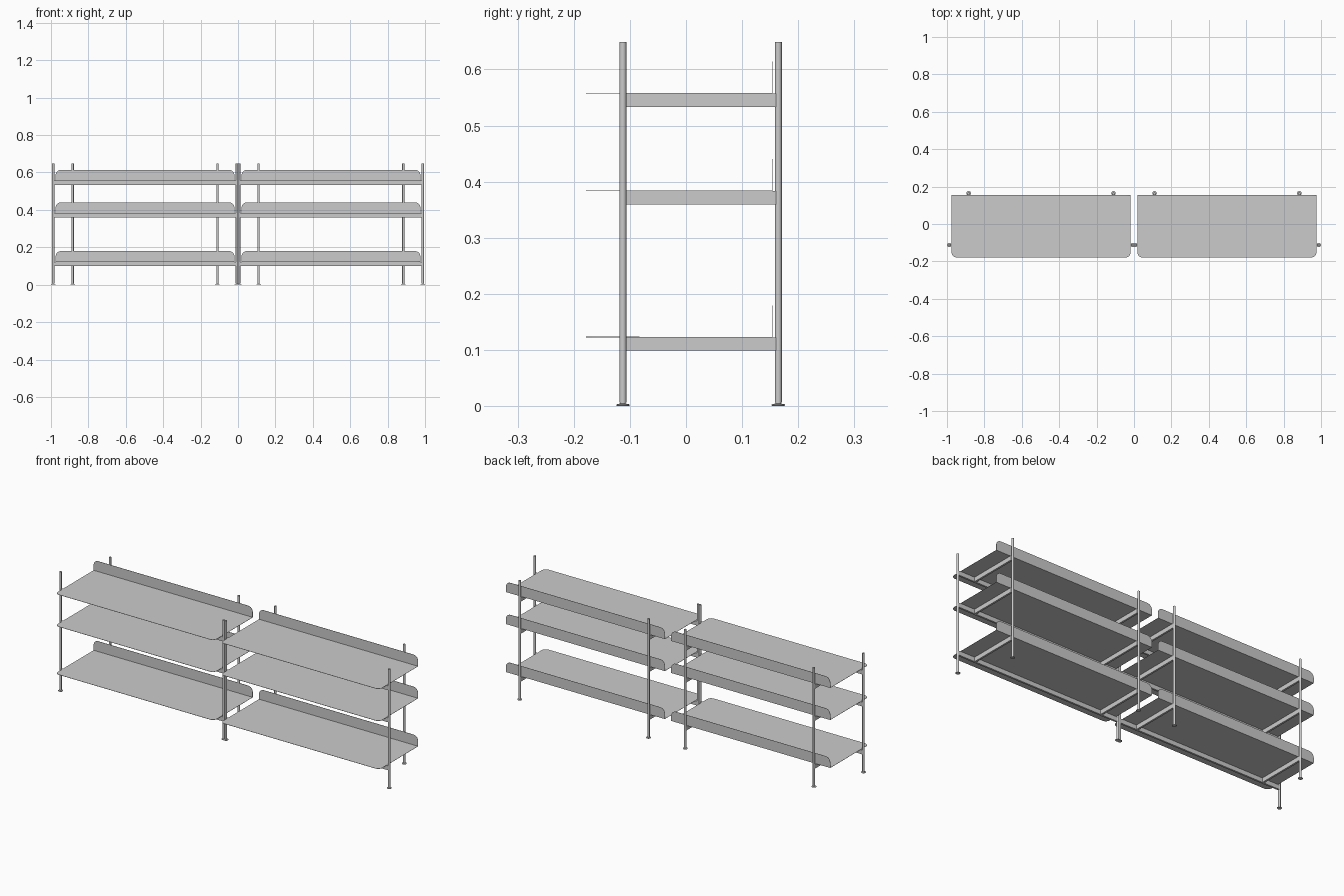
import bpy, bmesh
from math import sin, cos, pi

if "Cube" in bpy.data.objects:
    bpy.data.objects.remove(bpy.data.objects["Cube"])

POST_R, FOOT_R, POST_TOP = 0.0062, 0.0118, 0.649
FRONT_Y, BACK_Y = -0.1125, 0.1645
SHELF_FRONT, SHELF_BACK = -0.1785, 0.1535
UNIT_X = 0.497                      # centre of one shelving unit
FRONT_HALF, BACK_HALF, SHELF_HALF = 0.4908, 0.387, 0.478
LEVELS = (0.123, 0.3835, 0.5575)    # shelf surface heights
LIP, RAIL_H, SHEET = 0.0565, 0.0235, 0.0012


def finish(bm, name):
    bmesh.ops.recalc_face_normals(bm, faces=bm.faces)
    mesh = bpy.data.meshes.new(name)
    bm.to_mesh(mesh)
    bm.free()
    obj = bpy.data.objects.new(name, mesh)
    bpy.context.collection.objects.link(obj)
    return obj


def box(name, x0, x1, y0, y1, z0, z1):
    bm = bmesh.new()
    bmesh.ops.create_cube(bm, size=1)
    for v in bm.verts:
        v.co = ((x0 + x1) / 2 + v.co.x * (x1 - x0),
                (y0 + y1) / 2 + v.co.y * (y1 - y0),
                (z0 + z1) / 2 + v.co.z * (z1 - z0))
    return finish(bm, name)


def lathe(name, x, y, profile, sides=24):
    bm = bmesh.new()
    rings = [[bm.verts.new((x + r * cos(2 * pi * i / sides), y + r * sin(2 * pi * i / sides), z))
              for i in range(sides)] for r, z in profile]
    for a, b in zip(rings, rings[1:]):
        for i in range(sides):
            j = (i + 1) % sides
            bm.faces.new((a[i], a[j], b[j], b[i]))
    bm.faces.new(rings[0])
    bm.faces.new(rings[-1])
    obj = finish(bm, name)
    obj.data.shade_smooth()
    obj.data.set_sharp_from_angle(angle=0.6)
    return obj


def rounded_end(half, depth, radius, steps=8):
    """Points from the right side round two outer corners to the left side."""
    right = [(half - radius + radius * cos(t), depth - radius + radius * sin(t))
             for t in (pi / 2 * i / steps for i in range(steps + 1))]
    return right + [(-u, v) for u, v in reversed(right)]


def shelf(name, cx, z):
    # flat tray and upturned back lip share the fold edge
    bm = bmesh.new()
    r = bm.verts.new((cx + SHELF_HALF, SHELF_BACK, z))
    l = bm.verts.new((cx - SHELF_HALF, SHELF_BACK, z))
    tray = [bm.verts.new((cx + u, SHELF_BACK - v, z))
            for u, v in rounded_end(SHELF_HALF, SHELF_BACK - SHELF_FRONT, 0.025)]
    lip = [bm.verts.new((cx + u, SHELF_BACK, z + v))
           for u, v in rounded_end(SHELF_HALF, LIP, 0.028)]
    bm.faces.new([r] + tray + [l])
    bm.faces.new([l] + lip[::-1] + [r])
    obj = finish(bm, name)
    mod = obj.modifiers.new("sheet_thickness", 'SOLIDIFY')
    mod.thickness = SHEET
    mod.offset = 0


for side, cx in (("left", -UNIT_X), ("right", UNIT_X)):
    # posts with small levelling feet
    for row, y, half in (("front", FRONT_Y, FRONT_HALF), ("back", BACK_Y, BACK_HALF)):
        for s in (-1, 1):
            tag = f"{side}_{row}_{'a' if s < 0 else 'b'}"
            x = cx + s * half
            lathe(f"{tag}_post", x, y, [(POST_R, 0.006), (POST_R, POST_TOP)])
            lathe(f"{tag}_foot", x, y, [(FOOT_R - 0.001, 0), (FOOT_R, 0.001),
                                        (FOOT_R, 0.003), (0.005, 0.0045), (0.005, 0.007)])
    for n, z in enumerate(LEVELS, 1):
        top = z - SHEET / 2
        shelf(f"{side}_shelf_{n}", cx, z)
        # long front rail between the front posts
        box(f"{side}_front_rail_{n}", cx - FRONT_HALF, cx + FRONT_HALF,
            FRONT_Y - 0.005, FRONT_Y + 0.005, top - RAIL_H, top)
        # cross rails from the front rail to each back post
        for s in (-1, 1):
            x = cx + s * BACK_HALF
            box(f"{side}_cross_rail_{n}_{'a' if s < 0 else 'b'}", x - 0.005, x + 0.005,
                FRONT_Y + 0.005, BACK_Y - 0.004, top - RAIL_H, top)
